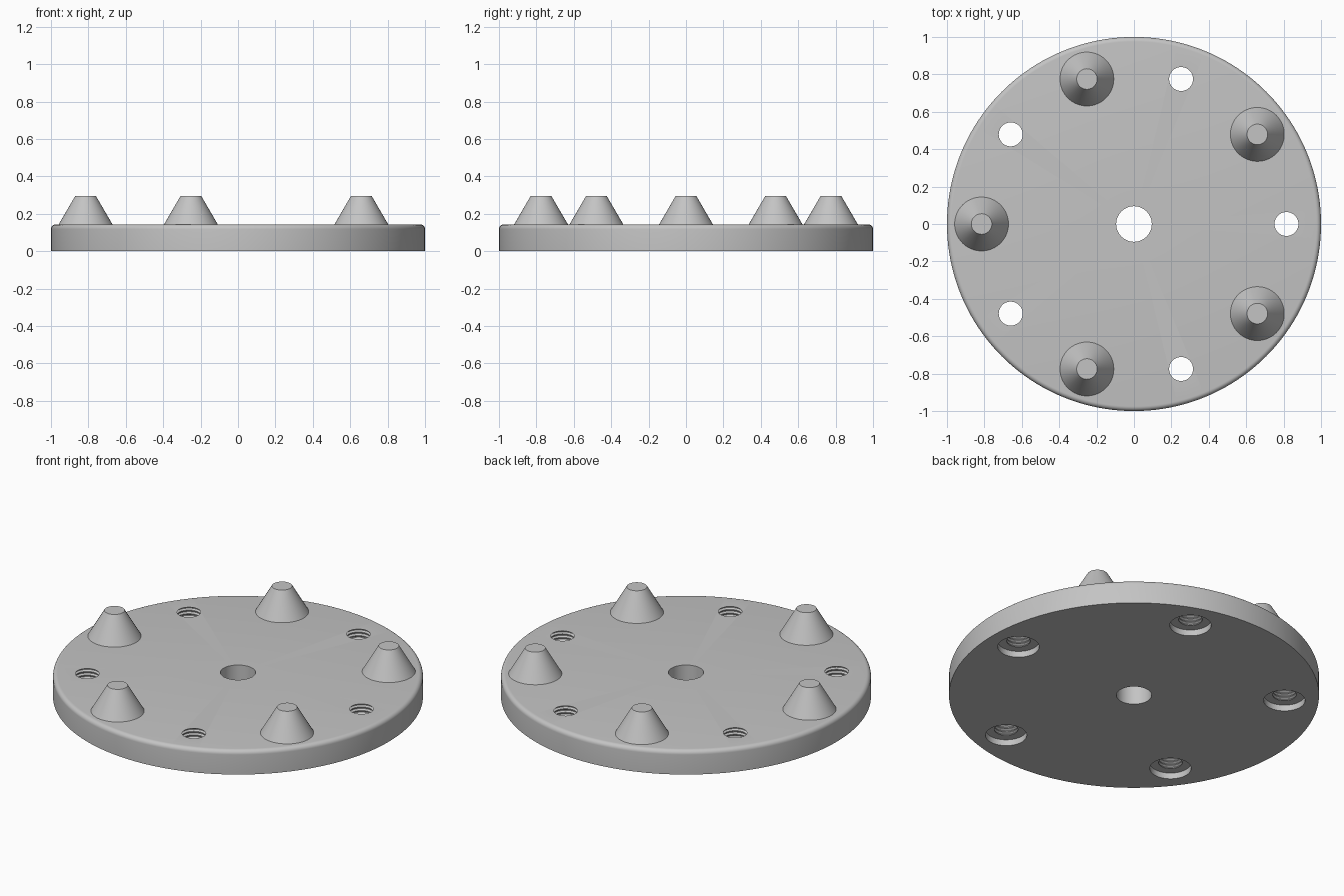
import bpy, bmesh, math

if "Cube" in bpy.data.objects:
    bpy.data.objects.remove(bpy.data.objects["Cube"])

PLATE_TOP = 0.143
RING = 0.815          # radius of the circle carrying pegs and holes

grey = bpy.data.materials.new("plain grey")
grey.diffuse_color = (0.55, 0.55, 0.55, 1)
grey.use_nodes = True
grey.node_tree.nodes["Principled BSDF"].inputs["Base Color"].default_value = grey.diffuse_color


def lathe(name, profile, segments, location=(0, 0, 0), closed=False):
    """Spin an (r, z) profile about z; open profiles get capped ends."""
    bm = bmesh.new()
    rings = []
    for r, z in profile:
        rings.append([bm.verts.new((r * math.cos(2 * math.pi * k / segments),
                                    r * math.sin(2 * math.pi * k / segments), z))
                      for k in range(segments)])
    pairs = list(zip(rings, rings[1:]))
    if closed:
        pairs.append((rings[-1], rings[0]))
    else:
        bm.faces.new(rings[0])
        bm.faces.new(rings[-1])
    for a, b in pairs:
        for k in range(segments):
            n = (k + 1) % segments
            bm.faces.new((a[k], a[n], b[n], b[k]))
    bmesh.ops.recalc_face_normals(bm, faces=bm.faces)
    mesh = bpy.data.meshes.new(name)
    bm.to_mesh(mesh)
    bm.free()
    mesh.materials.append(grey)
    obj = bpy.data.objects.new(name, mesh)
    obj.location = location
    bpy.context.collection.objects.link(obj)
    return obj


def activate(obj):
    bpy.ops.object.select_all(action='DESELECT')
    obj.select_set(True)
    bpy.context.view_layer.objects.active = obj


def smooth(obj):
    activate(obj)
    bpy.ops.object.shade_smooth_by_angle(angle=math.radians(30))


def on_ring(degrees):
    a = math.radians(degrees)
    return (RING * math.cos(a), RING * math.sin(a), 0)


# Round plate with a filleted top rim and a central bore
fillet = 0.025
rim = [(1 - fillet + fillet * math.cos(math.radians(a)),
        PLATE_TOP - fillet + fillet * math.sin(math.radians(a)))
       for a in range(0, 91, 15)]
plate = lathe("plate", [(0.095, 0), (1, 0)] + rim + [(0.095, PLATE_TOP)],
              160, closed=True)

# Threaded holes with a counterbore underneath
ledge, pitch, turns = 0.036, 0.0214, 5
hole_profile = [(0.112, -0.05), (0.112, ledge), (0.064, ledge)]
for i in range(turns):
    z = ledge + i * pitch
    hole_profile += [(0.064, z + 0.2 * pitch), (0.075, z + 0.5 * pitch),
                     (0.075, z + 0.65 * pitch), (0.064, z + 0.95 * pitch)]
hole_profile.append((0.064, PLATE_TOP + 0.05))

for i in range(5):
    cutter = lathe("hole_cutter", hole_profile, 40, on_ring(72 * i))
    cutter.hide_render = True
    activate(plate)
    cut = plate.modifiers.new("hole", 'BOOLEAN')
    cut.operation = 'DIFFERENCE'
    cut.solver = 'EXACT'
    cut.object = cutter
    bpy.ops.object.modifier_apply(modifier=cut.name)
    bpy.data.objects.remove(cutter)
smooth(plate)

# Tapered pegs between the holes
for i in range(5):
    peg = lathe("peg", [(0.144, PLATE_TOP - 0.004), (0.144, PLATE_TOP),
                        (0.055, 0.296)], 64, on_ring(36 + 72 * i))
    smooth(peg)
